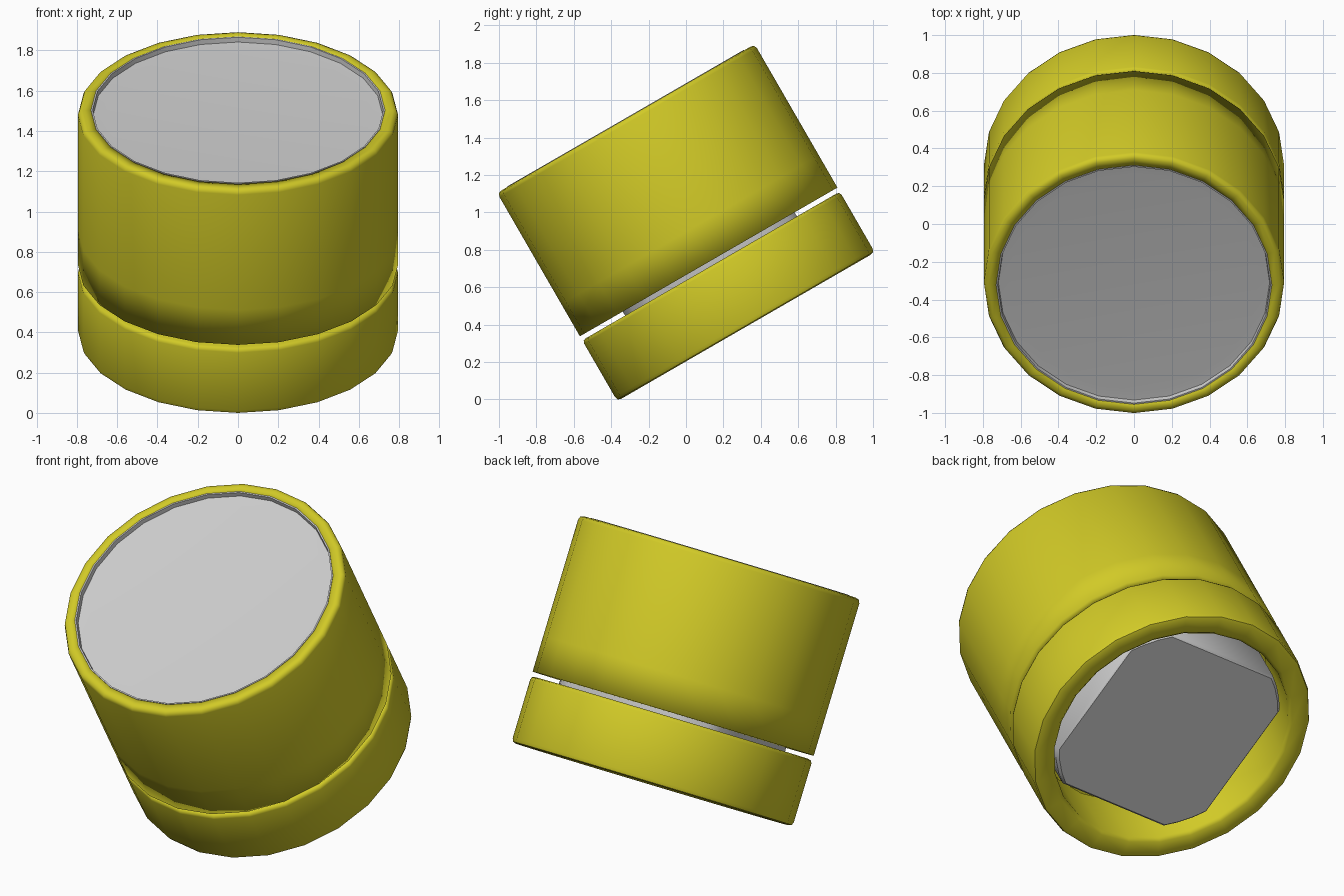
import bpy, bmesh, math
from mathutils import Matrix, Vector

if "Cube" in bpy.data.objects:
    bpy.data.objects.remove(bpy.data.objects["Cube"])

SEG = 24
TILT = Matrix.Rotation(math.radians(30), 4, 'X')
yellow = bpy.data.materials.new("yellow")
yellow.diffuse_color = (0.64, 0.59, 0.02, 1)
yellow.use_nodes = True
yellow.node_tree.nodes["Principled BSDF"].inputs["Base Color"].default_value = yellow.diffuse_color
parts = []


def finish(name, bm, mat=None, angle=180):
    bmesh.ops.recalc_face_normals(bm, faces=bm.faces)
    bm.transform(TILT)
    me = bpy.data.meshes.new(name)
    bm.to_mesh(me)
    bm.free()
    ob = bpy.data.objects.new(name, me)
    bpy.context.collection.objects.link(ob)
    if mat:
        me.materials.append(mat)
    bpy.ops.object.select_all(action='DESELECT')
    ob.select_set(True)
    bpy.context.view_layer.objects.active = ob
    bpy.ops.object.shade_smooth_by_angle(angle=math.radians(angle))
    parts.append(ob)


def circle(r, z):
    return [(r * math.sin(math.tau * i / SEG), r * math.cos(math.tau * i / SEG), z)
            for i in range(SEG)]


def loft(loops, closed=False, caps=False):
    bm = bmesh.new()
    rings = [[bm.verts.new(p) for p in loop] for loop in loops]
    pairs = list(zip(rings, rings[1:])) + ([(rings[-1], rings[0])] if closed else [])
    for a, b in pairs:
        n = len(a)
        for i in range(n):
            j = (i + 1) % n
            bm.faces.new((a[i], a[j], b[j], b[i]))
    if caps:
        bm.faces.new(rings[0])
        bm.faces.new(rings[-1])
    return bm


R, L = 0.795, 1.285

# lower collar: open ring with softened edges
collar = [(0.67, 0.02), (0.69, 0), (R - 0.025, 0), (R - 0.007, 0.006), (R, 0.025),
          (R, 0.355), (R - 0.006, 0.37), (R - 0.02, 0.375), (0.67, 0.375)]
finish("lower_collar", loft([circle(*p) for p in collar], closed=True), yellow, 50)

# upper housing: sleeve with a hole for the core and a seat for the lens
housing = [(0.5, 0.40), (0.76, 0.40), (R, 0.40), (R, 0.60), (R, L - 0.025), (R - 0.007, L - 0.006),
           (R - 0.025, L), (0.73, L), (0.73, L - 0.1), (0.5, L - 0.1)]
finish("upper_housing", loft([circle(*p) for p in housing], closed=True), yellow)

# shallow dished lens in the top
lens = [(0.73, L - 0.09), (0.73, L + 0.003), (0.722, L + 0.003), (0.718, L - 0.022), (0.66, L - 0.026)]
finish("top_lens", loft([circle(*p) for p in lens], caps=True), None, 50)


# core: rounded square block seen from below and through the groove
def rounded_square(s, z):
    pts = []
    for k in range(4):
        for a in (34, 41, 49, 56):
            t = math.radians(a + 90 * k)
            pts.append((s * math.cos(t), s * math.sin(t), z))
    return pts


finish("square_core", loft([rounded_square(0.625, 0.06), rounded_square(0.64, 0.075),
                            rounded_square(0.64, 0.5)], caps=True), None, 40)

# centre the tilted model and stand it on the floor
pts = [v.co for o in parts for v in o.data.vertices]
ys = [p.y for p in pts]
shift = Vector((0, -(min(ys) + max(ys)) / 2, -min(p.z for p in pts)))
for o in parts:
    o.data.transform(Matrix.Translation(shift))
